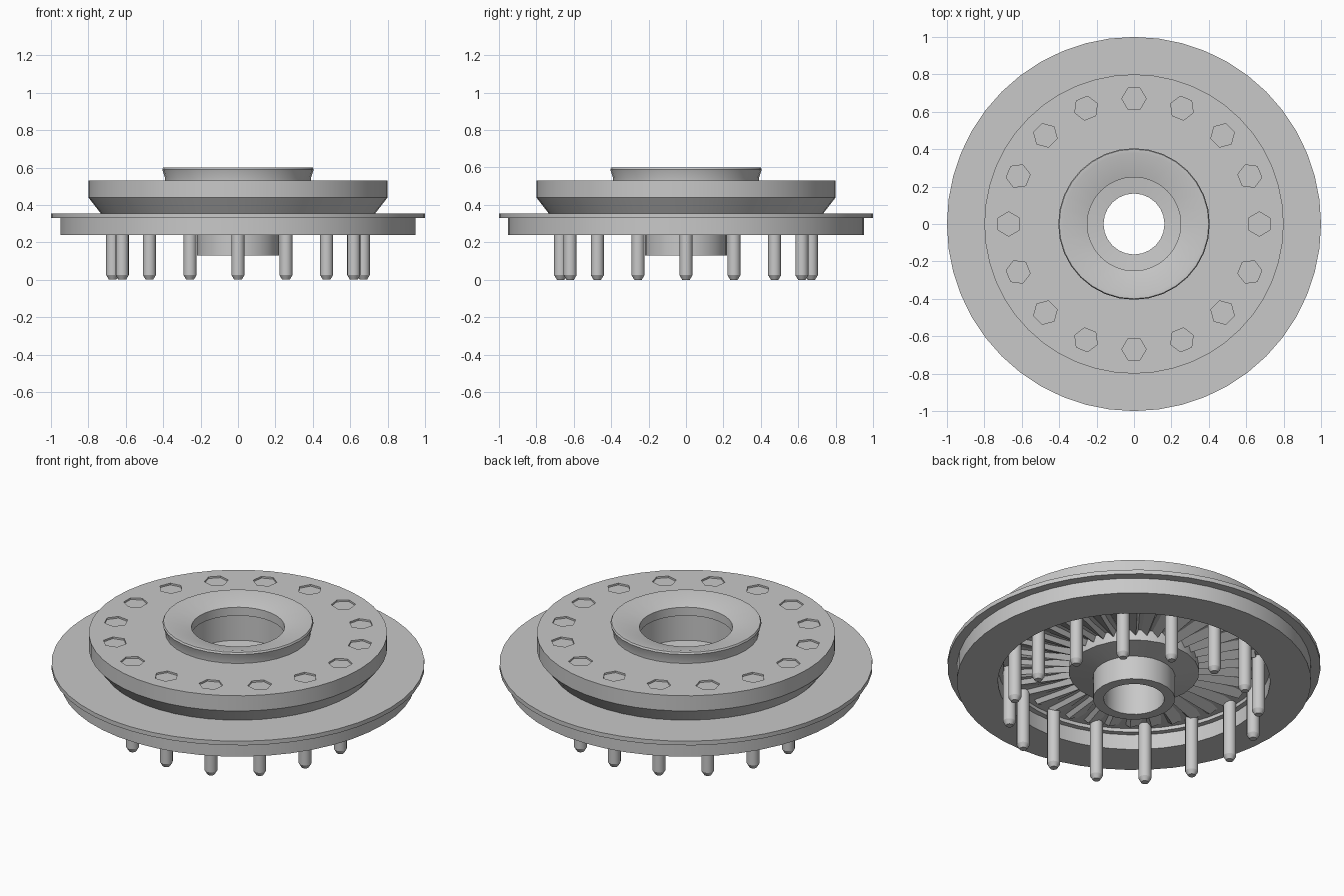
import bpy, bmesh
from math import pi, sin, cos, radians
from mathutils import Matrix

cube = bpy.data.objects.get("Cube")
if cube:
    bpy.data.objects.remove(cube, do_unlink=True)

metal = bpy.data.materials.new("grey metal")
metal.use_nodes = True
GREY = (0.58, 0.58, 0.58, 1)
metal.diffuse_color = GREY
metal.node_tree.nodes["Principled BSDF"].inputs["Base Color"].default_value = GREY

PINS = 16
PIN_CIRCLE = 0.67


def finish(name, bm, smooth=True):
    bmesh.ops.recalc_face_normals(bm, faces=bm.faces)
    mesh = bpy.data.meshes.new(name)
    bm.to_mesh(mesh)
    bm.free()
    mesh.materials.append(metal)
    obj = bpy.data.objects.new(name, mesh)
    bpy.context.collection.objects.link(obj)
    if smooth:
        shade(obj)
    return obj


def shade(obj):
    bpy.ops.object.select_all(action="DESELECT")
    obj.select_set(True)
    bpy.context.view_layer.objects.active = obj
    bpy.ops.object.shade_smooth_by_angle(angle=radians(30))


def lathe(name, profile, sides, smooth=True):
    """Closed (radius, height) loop spun around the z axis."""
    bm = bmesh.new()
    rings = [[bm.verts.new((r * cos(2 * pi * i / sides), r * sin(2 * pi * i / sides), z))
              for i in range(sides)] for r, z in profile]
    for k, ring in enumerate(rings):
        after = rings[(k + 1) % len(rings)]
        for i in range(sides):
            j = (i + 1) % sides
            bm.faces.new((ring[i], ring[j], after[j], after[i]))
    return finish(name, bm, smooth)


def polar(radius, z, index, count):
    return Matrix.Rotation(2 * pi * index / count, 4, "Z") @ Matrix.Translation((radius, 0, z))


# Wide flange with a stepped rim, open in the middle
lathe("flange", [(0.73, 0.24), (0.95, 0.24), (0.95, 0.33), (1, 0.33),
                 (1, 0.355), (0.7, 0.355), (0.7, 0.33), (0.73, 0.33)], 48)

# Upper disc with a chamfered underside and an open centre
disc = lathe("upper_disc", [(0.27, 0.36), (0.73, 0.35), (0.8, 0.44), (0.8, 0.53),
                            (0.27, 0.53)], 48, False)

# Shallow hexagonal sockets above the pins
bm = bmesh.new()
for i in range(PINS):
    bmesh.ops.create_cone(bm, cap_ends=True, segments=6, radius1=0.065, radius2=0.065,
                          depth=0.04, matrix=polar(PIN_CIRCLE, 0.54, i, PINS))
cutter = finish("socket_cutter", bm, False)
cutter.hide_render = True
cut = disc.modifiers.new("sockets", "BOOLEAN")
cut.operation = "DIFFERENCE"
cut.object = cutter
cut.solver = "EXACT"
bpy.context.view_layer.objects.active = disc
bpy.ops.object.modifier_apply(modifier=cut.name)
bpy.data.objects.remove(cutter, do_unlink=True)
shade(disc)

# Raised collar, its top sloping gently in to the opening
lathe("collar", [(0.25, 0.515), (0.39, 0.515), (0.39, 0.545), (0.405, 0.59), (0.4, 0.6),
                 (0.38, 0.6), (0.25, 0.565)], 32)

# Bored hub with a wide shoulder and a narrow neck below
lathe("hub", [(0.163, 0.13), (0.22, 0.13), (0.22, 0.27), (0.35, 0.295),
              (0.35, 0.365), (0.163, 0.345)], 24)

# Broad radial ribs under the disc
bm = bmesh.new()
RIBS = 36
for i in range(RIBS):
    spin = Matrix.Rotation(2 * pi * i / RIBS, 4, "Z")
    inner = [bm.verts.new(spin @ v) for v in
             (Matrix.Translation((0.34, y, z)).translation for y, z in
              ((-0.03, 0.37), (0.03, 0.37), (0.01, 0.325)))]
    outer = [bm.verts.new(spin @ v) for v in
             (Matrix.Translation((0.66, y, z)).translation for y, z in
              ((-0.057, 0.36), (0.057, 0.36), (0.02, 0.335)))]
    bm.faces.new(inner)
    bm.faces.new(outer)
    for k in range(3):
        n = (k + 1) % 3
        bm.faces.new((inner[k], inner[n], outer[n], outer[k]))
finish("ribs", bm, False)

# Ring of pins with tapered tips
bm = bmesh.new()
for i in range(PINS):
    for low, high, r_low, r_high in ((0.025, 0.4, 0.035, 0.035), (0, 0.025, 0.02, 0.035)):
        bmesh.ops.create_cone(bm, cap_ends=True, segments=16, radius1=r_low, radius2=r_high,
                              depth=high - low,
                              matrix=polar(PIN_CIRCLE, (low + high) / 2, i, PINS))
finish("pins", bm)
